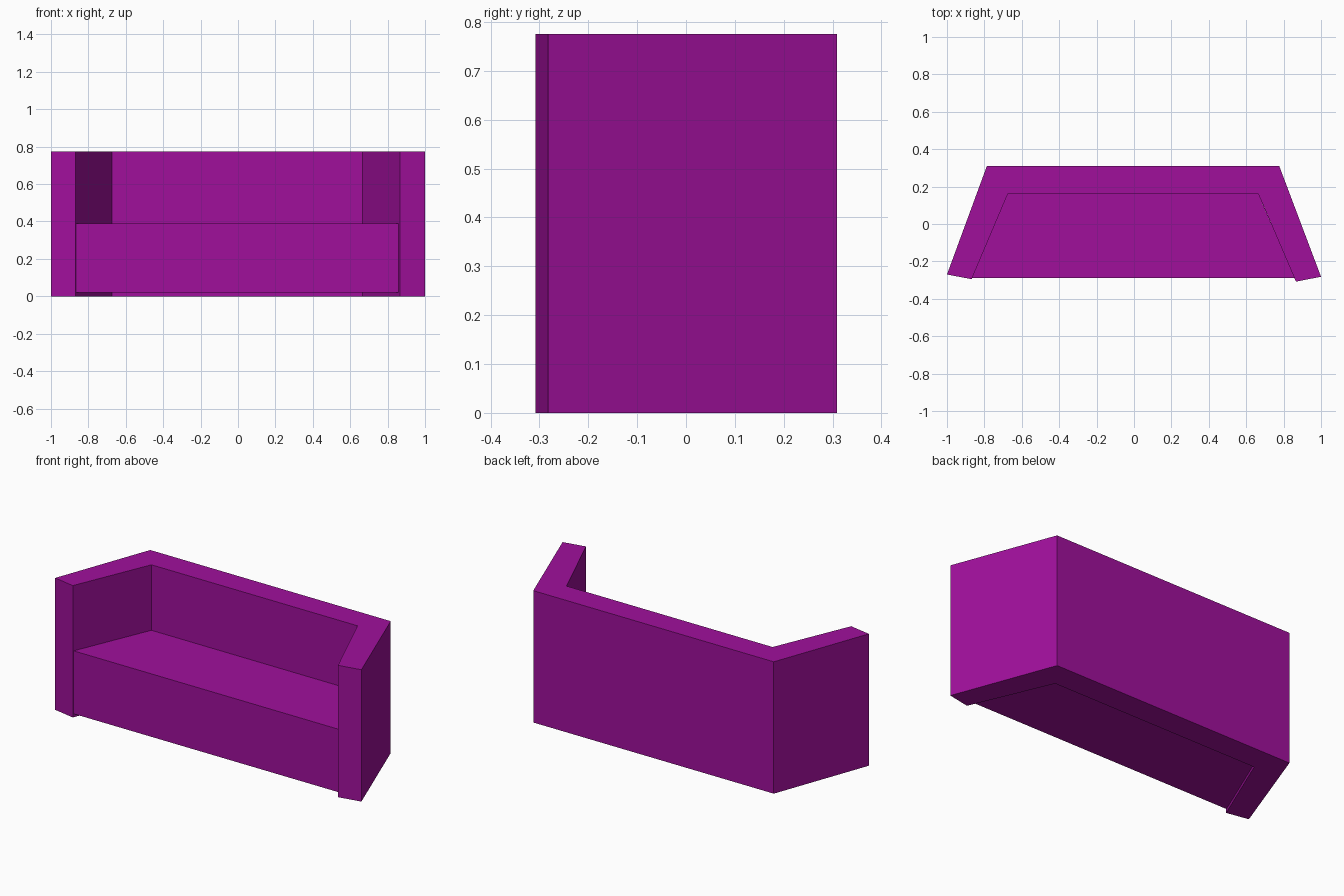
import bpy
import bmesh

cube = bpy.data.objects.get("Cube")
if cube:
    bpy.data.objects.remove(cube, do_unlink=True)

# Single upholstery colour
purple = bpy.data.materials.new("purple_fabric")
purple.use_nodes = True
colour = (0.35, 0.005, 0.33, 1)
purple.diffuse_color = colour
purple.node_tree.nodes["Principled BSDF"].inputs["Base Color"].default_value = colour


def extruded_plan(name, outline, bottom, top):
    """Raise a floor-plan outline into a flat-sided solid."""
    bm = bmesh.new()
    face = bm.faces.new([bm.verts.new((x, y, bottom)) for x, y in outline])
    raised = bmesh.ops.extrude_face_region(bm, geom=[face], use_keep_orig=True)
    verts = [g for g in raised["geom"] if isinstance(g, bmesh.types.BMVert)]
    bmesh.ops.translate(bm, verts=verts, vec=(0, 0, top - bottom))
    bmesh.ops.recalc_face_normals(bm, faces=bm.faces[:])
    mesh = bpy.data.meshes.new(name)
    bm.to_mesh(mesh)
    bm.free()
    mesh.materials.append(purple)
    obj = bpy.data.objects.new(name, mesh)
    bpy.context.collection.objects.link(obj)
    return obj


# Backrest and splayed arms in one wrap-around wall
inner_left, inner_right = (0.665, 0.16), (-0.675, 0.16)
extruded_plan("back_and_arms", [
    (-1.0, -0.27), (-0.868, -0.295), inner_right, inner_left,
    (0.866, -0.308), (1.0, -0.282), (0.777, 0.309), (-0.787, 0.309),
], 0.0, 0.775)

# Seat block, held just above the floor
extruded_plan("seat", [
    (-0.866, -0.29), (0.858, -0.29), inner_left, inner_right,
], 0.02, 0.39)
